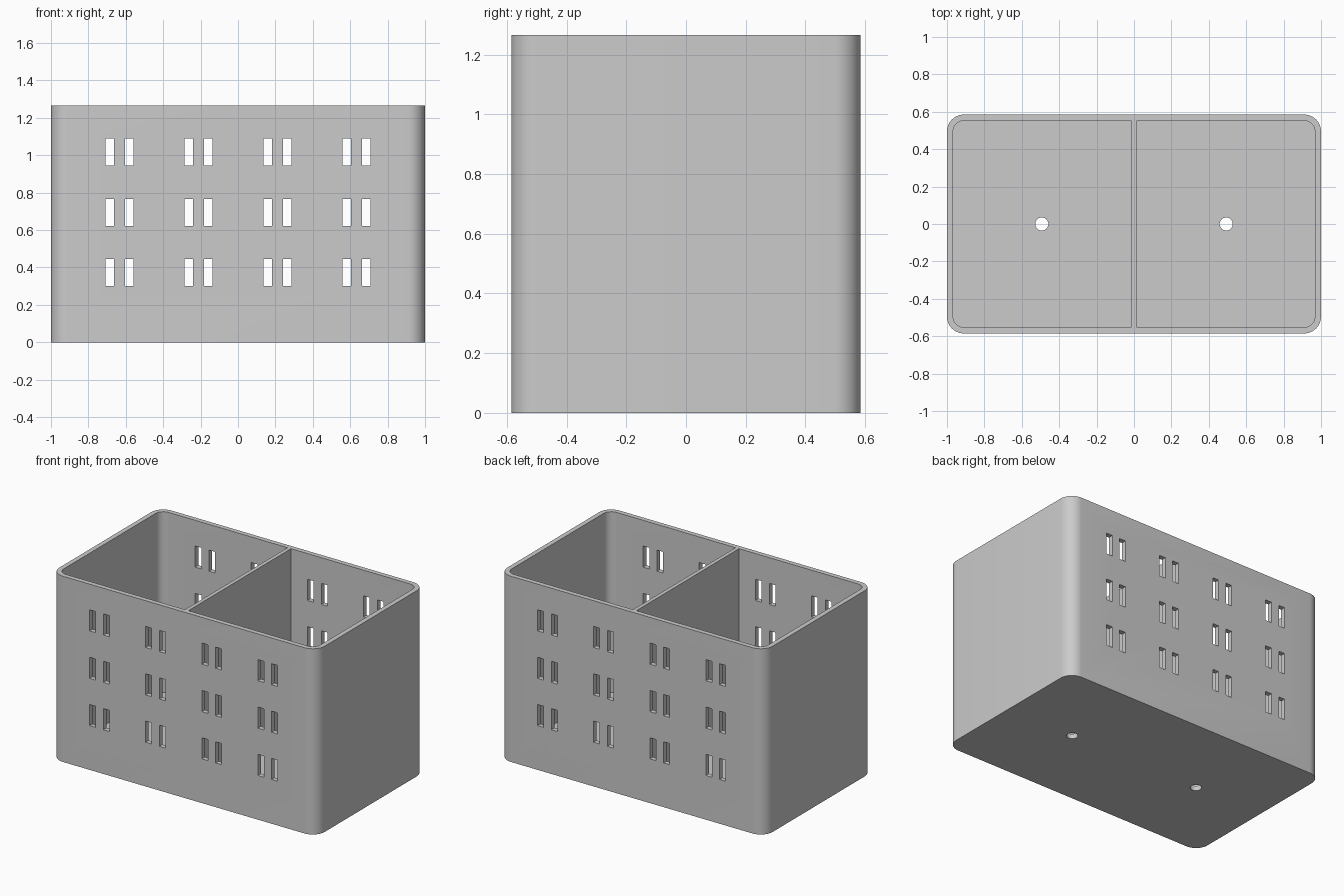
import bpy
import bmesh
from math import cos, sin, pi, radians

cube = bpy.data.objects.get("Cube")
if cube:
    bpy.data.objects.remove(cube, do_unlink=True)

HALF_X, HALF_Y, HEIGHT = 1.0, 0.585, 1.265
WALL, FLOOR, DIVIDER = 0.033, 0.033, 0.026
RADIUS = 0.09
STEPS = 10

grey = bpy.data.materials.new("light grey plastic")
grey.use_nodes = True
colour = (0.6, 0.6, 0.6, 1)
grey.diffuse_color = colour
grey.node_tree.nodes["Principled BSDF"].inputs["Base Color"].default_value = colour


def rounded_outline(x0, x1, y0, y1, radii):
    """Counter-clockwise rectangle; radii start at the +x +y corner."""
    corners = [(x1, y1, -1, -1), (x0, y1, 1, -1), (x0, y0, 1, 1), (x1, y0, -1, 1)]
    points = []
    for i, ((x, y, sx, sy), r) in enumerate(zip(corners, radii)):
        if r == 0:
            points.append((x, y))
            continue
        for k in range(STEPS + 1):
            a = pi / 2 * (i + k / STEPS)
            points.append((x + sx * r + r * cos(a), y + sy * r + r * sin(a)))
    return points


def add_prism(bm, outline, z0, z1):
    base = bm.faces.new([bm.verts.new((x, y, z0)) for x, y in outline])
    top = bmesh.ops.extrude_face_region(bm, geom=[base])
    verts = [v for v in top["geom"] if isinstance(v, bmesh.types.BMVert)]
    bmesh.ops.translate(bm, verts=verts, vec=(0, 0, z1 - z0))


def make_object(name, prisms):
    bm = bmesh.new()
    for outline, z0, z1 in prisms:
        add_prism(bm, outline, z0, z1)
    bmesh.ops.recalc_face_normals(bm, faces=bm.faces)
    mesh = bpy.data.meshes.new(name)
    bm.to_mesh(mesh)
    bm.free()
    obj = bpy.data.objects.new(name, mesh)
    bpy.context.collection.objects.link(obj)
    return obj


# Solid outer body with rounded upright corners
body = make_object("divided_box", [
    (rounded_outline(-HALF_X, HALF_X, -HALF_Y, HALF_Y, [RADIUS] * 4), 0, HEIGHT)])
body.data.materials.append(grey)

# Two open compartments, square against the divider
ix, iy, r = HALF_X - WALL, HALF_Y - WALL, RADIUS - WALL
half = DIVIDER / 2
compartments = make_object("compartment_cutter", [
    (rounded_outline(-ix, -half, -iy, iy, [0, r, r, 0]), FLOOR, HEIGHT + 0.1),
    (rounded_outline(half, ix, -iy, iy, [r, 0, 0, r]), FLOOR, HEIGHT + 0.1)])

# Paired upright slots through the front and back walls
slots = []
for x in (-0.634, -0.212, 0.212, 0.634):
    for z in (0.373, 0.695, 1.018):
        for side in (-0.052, 0.052):
            c = x + side
            slots.append((rounded_outline(c - 0.023, c + 0.023, -0.7, 0.7, [0] * 4),
                          z - 0.072, z + 0.072))
slot_cutter = make_object("slot_cutter", slots)

# One drain hole in each compartment floor
holes = [([(x + 0.035 * cos(a * pi / 16), 0.035 * sin(a * pi / 16)) for a in range(32)],
          -0.1, FLOOR + 0.1) for x in (-0.493, 0.493)]
hole_cutter = make_object("drain_hole_cutter", holes)

# Cut the openings and drop the cutters
bpy.ops.object.select_all(action="DESELECT")
bpy.context.view_layer.objects.active = body
body.select_set(True)
for cutter in (compartments, slot_cutter, hole_cutter):
    mod = body.modifiers.new(cutter.name, "BOOLEAN")
    mod.operation = "DIFFERENCE"
    mod.solver = "EXACT"
    mod.object = cutter
    cutter.hide_render = True
    bpy.ops.object.modifier_apply(modifier=mod.name)
    bpy.data.objects.remove(cutter, do_unlink=True)

bpy.ops.object.shade_smooth_by_angle(angle=radians(30))
